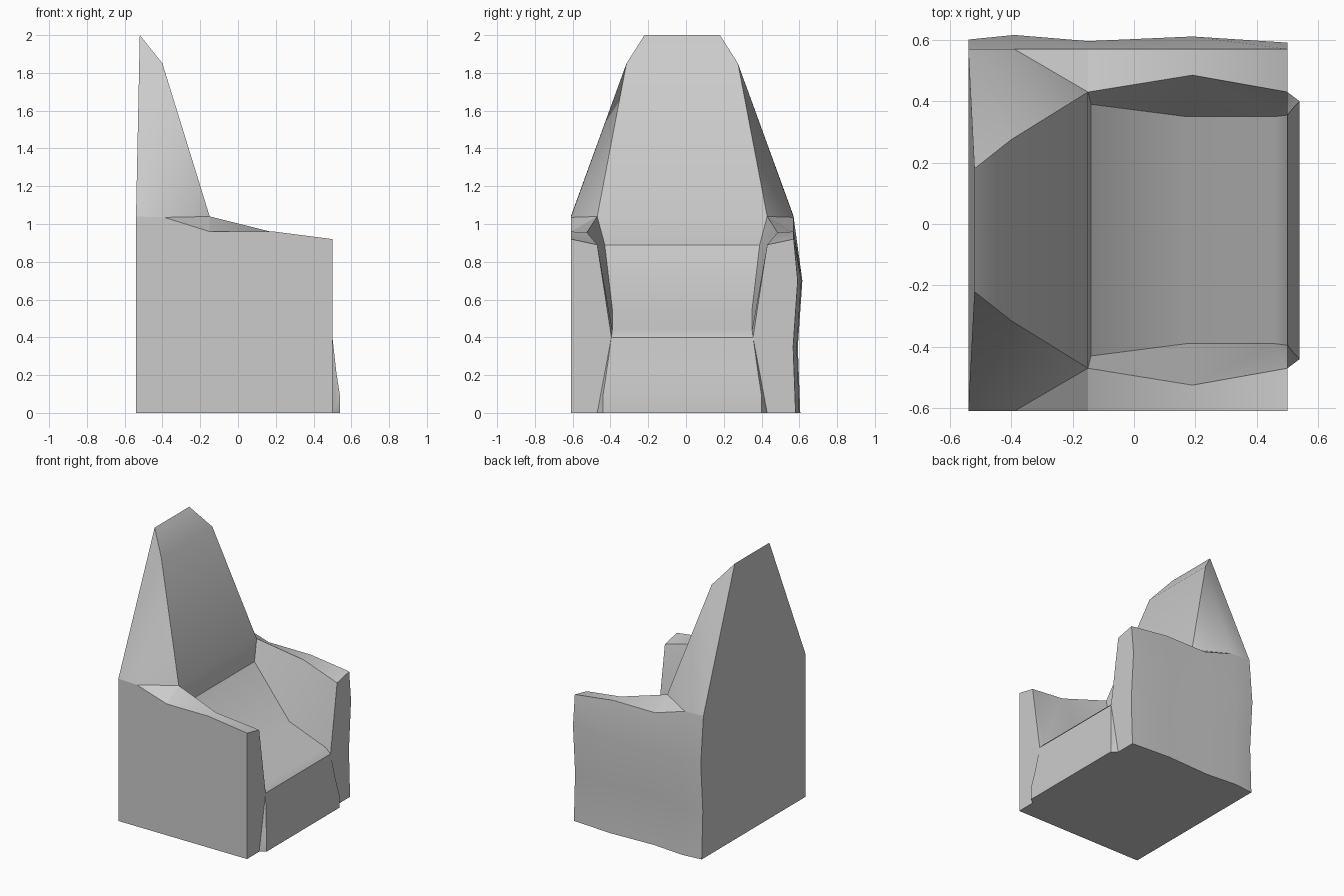
import bpy, bmesh

if "Cube" in bpy.data.objects:
    bpy.data.objects.remove(bpy.data.objects["Cube"])

MID = -0.02                      # mirror plane of the chair (y)
PARTS = ["base", "seat", "arms", "backrest"]
BASE, SEAT, ARMS, BACK = range(4)

# Half outlines: (x, distance from mirror plane, z)
OUTER = [(-.54, .59, 1.04), (-.39, .59, 1.035), (-.15, .59, .96), (.19, .59, .96), (.50, .59, .92)]
INNER = [(-.15, .45, 1.04), (.19, .505, .955), (.50, .45, .89)]
FLOOR = [(-.14, .41, .89), (.17, .37, .55), (.46, .37, .44)]
CREST = [(-.52, .20, 2.0), (-.40, .295, 1.85)]
APRON = [(.50, .375, .40), (.52, .40, .22), (.54, .42, .09), (.54, .42, 0)]
FOOT = (.50, .45, 0)
ROWS = [0, .35, .70]
# gentle bulge of the far (+y) wall, per column and per row
BULGE_COL = [.015, .03, .01, .025, .005]
BULGE_ROW = [.005, -.008, .016]

bm = bmesh.new()


def face(part, *verts):
    bm.faces.new(verts).material_index = part


def build_half(side):
    def v(p):
        return bm.verts.new((p[0], MID + side * p[1], p[2]))

    h = {k: [v(p) for p in pts] for k, pts in
         dict(outer=OUTER, inner=INNER, floor=FLOOR, crest=CREST, apron=APRON).items()}
    foot = v(FOOT)
    o, i, s, c, a = (h[k] for k in ("outer", "inner", "floor", "crest", "apron"))

    # outer wall columns, bottom to top
    cols = []
    for n, p in enumerate(OUTER):
        col = []
        for r, z in enumerate(ROWS):
            d = p[1] + (BULGE_COL[n] + BULGE_ROW[r] if side > 0 else 0)
            col.append(v((p[0], d, z)))
        cols.append(col + [o[n]])
    for p, q in zip(cols, cols[1:]):
        for r in range(3):
            face(ARMS, p[r], q[r], q[r + 1], p[r + 1])

    # arm tops and inner walls
    for n in range(2):
        face(ARMS, o[n + 2], o[n + 3], i[n + 1], i[n])
        face(ARMS, i[n], i[n + 1], s[n + 1], s[n])
    face(ARMS, i[2], a[0], s[2])
    # arm front and side of the swollen apron
    face(ARMS, i[2], a[0], foot, *cols[4])
    for n in range(3):
        face(BASE, a[n], a[n + 1], foot)

    # backrest shoulder
    face(BACK, o[0], c[0], c[1])
    face(BACK, o[0], c[1], o[1])
    face(BACK, o[1], c[1], i[0])
    face(BACK, o[1], i[0], o[2])

    spine = [c[0], c[1], i[0], *s, *a]
    bottom = [col[0] for col in cols] + [foot, a[3]]
    return spine, cols[0], bottom


spine_l, rear_l, bot_l = build_half(-1)
spine_r, rear_r, bot_r = build_half(1)

# strip across the width: backrest front, seat, apron
for n in range(len(spine_l) - 1):
    part = BACK if n < 3 else SEAT if n < 6 else BASE
    face(part, spine_l[n], spine_l[n + 1], spine_r[n + 1], spine_r[n])
# rear panel and underside
for n in range(3):
    face(BACK, rear_l[n], rear_l[n + 1], rear_r[n + 1], rear_r[n])
face(BACK, rear_l[3], spine_l[0], spine_r[0], rear_r[3])
face(BASE, *bot_l, *reversed(bot_r))

bmesh.ops.recalc_face_normals(bm, faces=bm.faces[:])

# split the closed shell into named parts
for idx, name in enumerate(PARTS):
    part = bm.copy()
    bmesh.ops.delete(part, geom=[f for f in part.faces if f.material_index != idx], context='FACES')
    for f in part.faces:
        f.material_index = 0
    mesh = bpy.data.meshes.new(name)
    part.to_mesh(mesh)
    part.free()
    ob = bpy.data.objects.new(name, mesh)
    bpy.context.collection.objects.link(ob)
    bpy.ops.object.select_all(action='DESELECT')
    ob.select_set(True)
    bpy.context.view_layer.objects.active = ob
    bpy.ops.object.shade_smooth_by_angle(angle=0.5)
bm.free()
